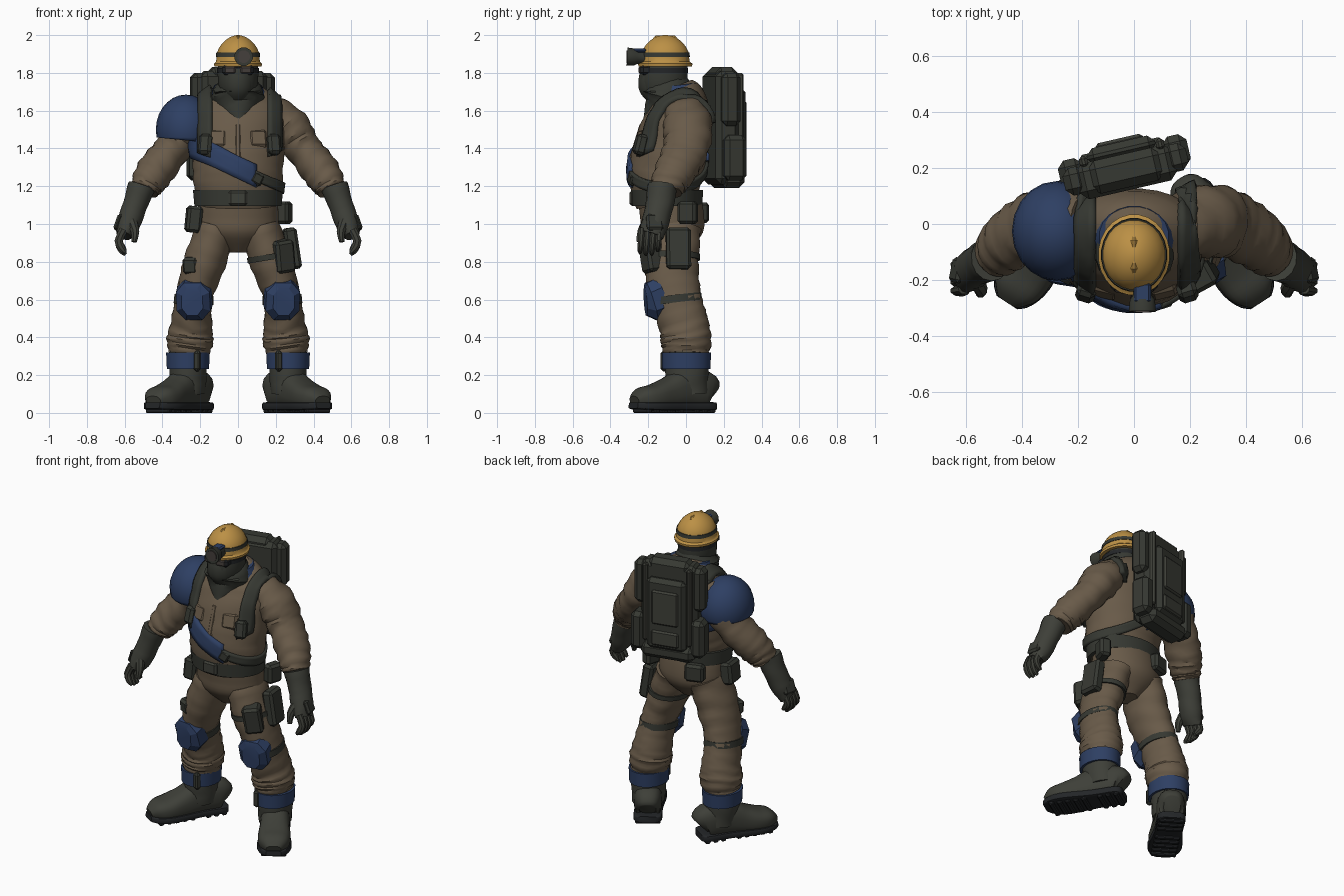
import bpy, bmesh
from math import sin, cos, pi, radians
from mathutils import Vector, Matrix, Euler
from mathutils.bvhtree import BVHTree

if "Cube" in bpy.data.objects:
    bpy.data.objects.remove(bpy.data.objects["Cube"])


def material(name, r, g, b):
    m = bpy.data.materials.new(name)
    m.use_nodes = True
    m.diffuse_color = (r, g, b, 1)
    bsdf = m.node_tree.nodes["Principled BSDF"]
    bsdf.inputs["Base Color"].default_value = (r, g, b, 1)
    bsdf.inputs["Roughness"].default_value = 0.8
    return m


cloth = material("brown cloth", .14, .103, .066)
blue = material("navy blue", .027, .05, .125)
gold = material("helmet yellow", .5, .28, .06)
gear = material("dark olive gear", .037, .04, .032)
leather = material("grey green leather", .048, .05, .04)
rubber = material("black rubber", .017, .019, .021)
lens = material("dark lens", .06, .05, .045)

Y, Z = Vector((0, 1, 0)), Vector((0, 0, 1))


def place(loc, rot=(0, 0, 0)):
    return Matrix.Translation(loc) @ Euler(rot).to_matrix().to_4x4()


def finish(name, bm, mat, mirror=False, matrix=None, angle=35):
    """Bake the transform, add the mirrored twin and make the object."""
    if matrix:
        bm.transform(matrix)
    if mirror:
        twin = bmesh.ops.duplicate(bm, geom=bm.verts[:] + bm.edges[:] + bm.faces[:])["geom"]
        for v in twin:
            if isinstance(v, bmesh.types.BMVert):
                v.co.x = -v.co.x
    bmesh.ops.recalc_face_normals(bm, faces=bm.faces[:])
    me = bpy.data.meshes.new(name)
    bm.to_mesh(me)
    bm.free()
    me.materials.append(mat)
    me.shade_smooth()
    me.set_sharp_from_angle(angle=radians(angle))
    ob = bpy.data.objects.new(name, me)
    bpy.context.scene.collection.objects.link(ob)
    return ob


def spline(points, steps):
    """Smooth interpolation through the stations."""
    p = [Vector(q) for q in points]
    p = [p[0]] + p + [p[-1]]
    out = []
    for a, b, c, d in zip(p, p[1:], p[2:], p[3:]):
        for k in range(steps):
            t = k / steps
            out.append(b + (c - a) * (t / 2) + (a * 2 - b * 5 + c * 4 - d) * (t * t / 2)
                       + (b * 3 - a - c * 3 + d) * (t ** 3 / 2))
    return out + [p[-1]]


def tube(name, mat, stations, steps=4, seg=20, ref=Y, square=1, folds=0, freq=2, **kw):
    """Loft of elliptical rings; each station is x, y, z, half width, half depth."""
    rows = spline(stations, steps)
    bm = bmesh.new()
    rings = []
    for i, row in enumerate(rows):
        c = Vector(row[:3])
        t = (Vector(rows[min(i + 1, len(rows) - 1)][:3]) - Vector(rows[max(i - 1, 0)][:3])).normalized()
        u = ref.cross(t).normalized()
        v = t.cross(u)
        ring = []
        for k in range(seg):
            a = 2 * pi * (k + .5) / seg
            ca, sa = cos(a), sin(a)
            px = abs(ca) ** square * (1 if ca > 0 else -1)
            py = abs(sa) ** square * (1 if sa > 0 else -1)
            s = 1 + folds * sin(freq * i + 2 * sin(a + i * .3) + cos(3 * a))
            ring.append(bm.verts.new(c + u * (px * s * max(row[3], .003)) + v * (py * s * max(row[4], .003))))
        rings.append(ring)
    for r, q in zip(rings, rings[1:]):
        for k in range(seg):
            n = (k + 1) % seg
            bm.faces.new((r[k], r[n], q[n], q[k]))
    bm.faces.new(rings[0])
    bm.faces.new(rings[-1])
    return finish(name, bm, mat, **kw)


def box(name, mat, loc, size, rot=(0, 0, 0), bevel=.015, matrix=Matrix(), **kw):
    bm = bmesh.new()
    bmesh.ops.create_cube(bm, size=1)
    bm.transform(Matrix.Diagonal((*size, 1)))
    bmesh.ops.bevel(bm, geom=bm.edges[:], offset=min(bevel, min(size) * .4), segments=1, affect='EDGES')
    return finish(name, bm, mat, matrix=matrix @ place(loc, rot), angle=25, **kw)


def surface(*objs):
    verts, polys = [], []
    for o in objs:
        n = len(verts)
        verts += [v.co.copy() for v in o.data.vertices]
        polys += [[n + i for i in p.vertices] for p in o.data.polygons]
    return BVHTree.FromPolygons(verts, polys)


def ribbon(name, mat, tree, ray, rows=24, cols=4, thick=.024):
    """Band draped on a surface: ray gives the target point and outward direction."""
    bm = bmesh.new()
    grid = []
    for i in range(rows + 1):
        line = []
        for j in range(cols + 1):
            target, out = ray(i / rows, j / cols - .5)
            hit = tree.ray_cast(target + out, -out)[0] or tree.find_nearest(target)[0]
            line.append(bm.verts.new(hit + out * .005))
        grid.append(line)
    for a, b in zip(grid, grid[1:]):
        for j in range(cols):
            bm.faces.new((a[j], a[j + 1], b[j + 1], b[j]))
    ob = finish(name, bm, mat)
    mod = ob.modifiers.new("thickness", 'SOLIDIFY')
    mod.thickness, mod.offset = thick, 0


# Clothing
torso = tube("jacket", cloth, [(0, -.1, 1.1, .21, .165), (0, -.11, 1.2, .235, .185), (0, -.1, 1.3, .24, .2),
             (0, -.07, 1.45, .25, .19), (0, -.035, 1.58, .255, .165), (0, -.03, 1.67, .2, .135),
             (0, -.05, 1.73, .1, .09)], seg=28, folds=.012)
sleeves = tube("sleeves", cloth, [(.17, .0, 1.6, .09, .11), (.27, .01, 1.51, .112, .13), (.345, .0, 1.4, .095, .12),
               (.43, -.05, 1.29, .1, .11), (.475, -.09, 1.22, .09, .095), (.495, -.105, 1.18, .075, .085)],
               steps=5, folds=.05, mirror=True)
tube("trouser_seat", cloth, [(0, -.07, .85, .06, .07), (0, -.07, .95, .2, .16), (0, -.075, 1.05, .215, .17),
     (0, -.09, 1.13, .21, .165)], seg=24)
tube("trouser_legs", cloth, [(.115, -.07, .98, .105, .15), (.175, -.08, .8, .113, .147), (.232, -.055, .62, .098, .135),
     (.247, -.01, .46, .112, .132), (.255, .0, .38, .125, .135), (.265, .0, .31, .105, .12)],
     steps=6, folds=.032, mirror=True)
tube("collar", blue, [(0, -.035, 1.65, .17, .135), (0, -.045, 1.735, .125, .11)])
box("jacket_placket", cloth, (0, -.255, 1.43), (.03, .04, .2), (-.3, 0, 0), .006)
box("chest_pockets", cloth, (.105, -.235, 1.45), (.1, .04, .1), (-.3, 0, .25), mirror=True)

# Head, scarf and goggles
tube("hooded_head", gear, [(0, -.09, 1.62, .085, .09), (0, -.105, 1.7, .1, .115), (0, -.12, 1.76, .108, .13),
     (0, -.11, 1.84, .105, .12), (0, -.11, 1.9, .08, .09)])
tube("face_mask", gear, [(0, -.15, 1.66, .06, .06), (0, -.155, 1.71, .085, .095), (0, -.155, 1.77, .09, .098),
     (0, -.14, 1.81, .08, .08)], seg=12)
tube("scarf", gear, [(0, -.11, 1.76, .095, .115), (0, -.1, 1.69, .14, .14), (0, -.13, 1.61, .11, .1),
     (.01, -.21, 1.51, .015, .03)], folds=.04)
box("goggle_frame", rubber, (0, -.21, 1.815), (.17, .06, .055))
box("goggle_lenses", lens, (.042, -.24, 1.815), (.06, .015, .036), (0, 0, .2), .008, mirror=True)
tube("goggle_strap", rubber, [(0, -.115, 1.8, .112, .126), (0, -.115, 1.825, .112, .126)], steps=1)

# Helmet with head lamp
tube("helmet", gold, [(0, -.11, 1.835, .126, .142), (0, -.11, 1.85, .128, .145), (0, -.11, 1.86, .117, .13),
     (0, -.11, 1.91, .111, .124), (0, -.11, 1.955, .086, .098), (0, -.11, 1.988, .045, .054),
     (0, -.11, 2, .008, .01)], steps=2, seg=24)
box("helmet_ridge", gold, (0, -.11, 1.977), (.035, .13, .04))
tube("helmet_band", gear, [(0, -.11, 1.885, .118, .132), (0, -.11, 1.907, .116, .129)], steps=1, seg=24)
tube("head_lamp", gear, [(.03, -.2, 1.88, .032, .032), (.03, -.255, 1.882, .035, .035), (.03, -.27, 1.884, .046, .046),
     (.03, -.312, 1.886, .05, .05)], steps=1, seg=12, ref=Z)
tube("lamp_lens", lens, [(.03, -.31, 1.886, .034, .034), (.03, -.316, 1.886, .034, .034)], steps=1, seg=12, ref=Z)
box("lamp_bracket", blue, (.03, -.245, 1.918), (.06, .07, .02))

# Gloves
tube("glove_cuffs", leather, [(.51, -.125, 1.2, .075, .08), (.545, -.14, 1.1, .066, .074), (.58, -.165, 1.0, .064, .072),
     (.605, -.185, .94, .042, .066)], seg=14, folds=.02, mirror=True)
for i, name in enumerate(("little", "ring", "middle", "index")):
    y = -.14 - .031 * i
    drop = (.02, .0, .0, .01)[i]
    tube(name + "_fingers", leather, [(.605, y, .97, .024, .018), (.632, y - .005, .91, .023, .017),
         (.615, y - .01, .86 + drop, .02, .016), (.595, y - .01, .838 + drop, .01, .009)],
         steps=2, seg=8, mirror=True)
tube("thumbs", leather, [(.565, -.2, 1.02, .03, .03), (.545, -.235, .96, .024, .024), (.55, -.25, .905, .014, .014)],
     steps=2, seg=8, mirror=True)
box("glove_back_plates", gear, (.628, -.165, 1.01), (.03, .09, .09), (0, -.35, .2), mirror=True)

# Boots
foot = place((.235, .055, 0), (0, 0, radians(33)))
tube("boot_shafts", leather, [(.265, .0, .33, .1, .115), (.265, .005, .22, .1, .115), (.262, .01, .1, .09, .11)],
     folds=.02, mirror=True)
tube("boot_feet", leather, [(0, .085, .1, .05, .06), (0, .05, .12, .08, .1), (0, -.08, .125, .085, .105),
     (0, -.18, .1, .09, .085), (0, -.27, .083, .097, .068), (0, -.34, .075, .085, .058), (0, -.39, .06, .045, .03)],
     ref=Z, square=.75, mirror=True, matrix=foot)
tube("boot_soles", rubber, [(0, .092, .035, .055, .02), (0, .06, .035, .084, .022), (0, -.09, .035, .084, .022),
     (0, -.27, .035, .103, .022), (0, -.36, .037, .08, .02), (0, -.398, .04, .045, .016)],
     steps=3, ref=Z, square=.3, mirror=True, matrix=foot)
for i in range(9):
    if i != 3:
        box("sole_tread", rubber, (0, .06 - .05 * i, .014), (.15, .03, .028), bevel=.006, mirror=True, matrix=foot)
for i in range(4):
    box("boot_laces", gear, (0, -.1 - .03 * i, .23 - .022 * i), (.09, .016, .014), bevel=.005, mirror=True, matrix=foot)
tube("ankle_bands", blue, [(.265, .002, .232, .113, .129), (.265, .002, .32, .117, .132)], steps=1, mirror=True)
box("ankle_buckles", gear, (.215, -.115, .275), (.04, .04, .11), (0, 0, -.4), mirror=True)

# Knee and shoulder armour
tube("knee_pads", blue, [(0, .05, 0, .098, .112), (0, -.02, 0, .096, .11), (0, -.05, .01, .06, .075)],
     steps=1, seg=8, ref=Z, square=.8, mirror=True, matrix=place((.235, -.165, .597), (.4, 0, .15)), angle=20)
tube("knee_straps", gear, [(.235, -.055, .58, .107, .143), (.233, -.06, .62, .105, .143)], steps=1, mirror=True)
bm = bmesh.new()
bmesh.ops.create_uvsphere(bm, u_segments=20, v_segments=14, radius=1)
bm.transform(place((-.275, -.025, 1.5)) @ Matrix.Diagonal((.16, .178, .185, 1)))
bmesh.ops.bisect_plane(bm, geom=bm.verts[:] + bm.edges[:] + bm.faces[:], plane_co=(-.3, 0, 1.445),
                       plane_no=(-.1, 0, -1), clear_outer=True)
pad = finish("right_shoulder_guard", bm, blue)
pad.modifiers.new("thickness", 'SOLIDIFY').thickness = .015

# Harness and sash
body = surface(torso, sleeves)
for side, name in ((1, "left"), (-1, "right")):
    def over_shoulder(u, v):
        a = pi * (1.13 - .98 * u)
        return Vector((side * .18 + .01 + v * .065, -.03, 1.45)), Vector((0, cos(a), sin(a)))
    ribbon(name + "_shoulder_strap", gear, body, over_shoulder, thick=.04)
    box(name + "_strap_pouch", gear, (side * .18 + .01, -.24, 1.42), (.07, .06, .11), (-.25, 0, side * .3))


def around(start, end, width):
    def ray(u, v):
        a = radians(start + (end - start) * u)
        return Vector((0, -.08, 1.3 - .11 * cos(a) + v * width)), Vector((cos(a), sin(a), 0))
    return ray


trunk = surface(torso)
ribbon("sash", blue, trunk, around(-65, -265, .12), rows=32)
ribbon("sash_strap", gear, trunk, around(-67, 95, .055))
box("sash_buckle", gear, (.1, -.285, 1.24), (.07, .035, .07), (0, .5, .3))

# Belt and pouches
tube("belt", gear, [(0, -.1, 1.095, .232, .187), (0, -.1, 1.18, .24, .192)], steps=1, seg=28)
box("belt_buckle", leather, (0, -.285, 1.137), (.1, .03, .08))
box("right_hip_pouch", gear, (-.235, -.12, 1.025), (.08, .13, .14), (0, .1, .1))
box("left_hip_pouch", gear, (.245, .01, 1.06), (.07, .1, .12), (0, 0, -.3))
box("rear_belt_pouch", gear, (-.12, .08, 1.06), (.12, .06, .11), (0, 0, .3))
box("left_thigh_front_pouch", gear, (.235, -.18, .83), (.11, .1, .17), (.1, -.15, .5))
box("left_thigh_side_pouch", gear, (.285, -.04, .87), (.07, .13, .22), (0, -.15, .1))
tube("left_thigh_strap", gear, [(.17, -.08, .81, .121, .155), (.165, -.08, .84, .121, .156)], steps=1)
box("right_thigh_patch", gear, (-.245, -.175, .78), (.09, .06, .09), (.1, 0, -.45))

# Backpack
pack = place((-.03, .195, 1.51), (0, 0, radians(13)))
box("pack_body", gear, (0, -.01, 0), (.36, .13, .6), bevel=.03, matrix=pack)
box("pack_lid", gear, (0, -.005, .27), (.27, .12, .1), bevel=.03, matrix=pack)
box("pack_pocket", gear, (0, .07, -.02), (.25, .06, .46), bevel=.025, matrix=pack)
box("pack_panel", leather, (0, .1, .03), (.17, .025, .22), matrix=pack)
box("pack_lower_flap", leather, (0, .095, -.17), (.18, .03, .1), matrix=pack)
box("pack_base", gear, (0, .02, -.27), (.34, .13, .1), bevel=.03, matrix=pack)
for s in (-1, 1):
    box("pack_side_pocket", gear, (s * .19, .02, -.16), (.09, .12, .24), bevel=.025, matrix=pack)
    box("pack_upper_roll", gear, (s * .185, 0, .15), (.08, .1, .28), bevel=.025, matrix=pack)
    box("pack_frame_strap", leather, (s * .14, .06, .04), (.03, .04, .5), bevel=.01, matrix=pack)
